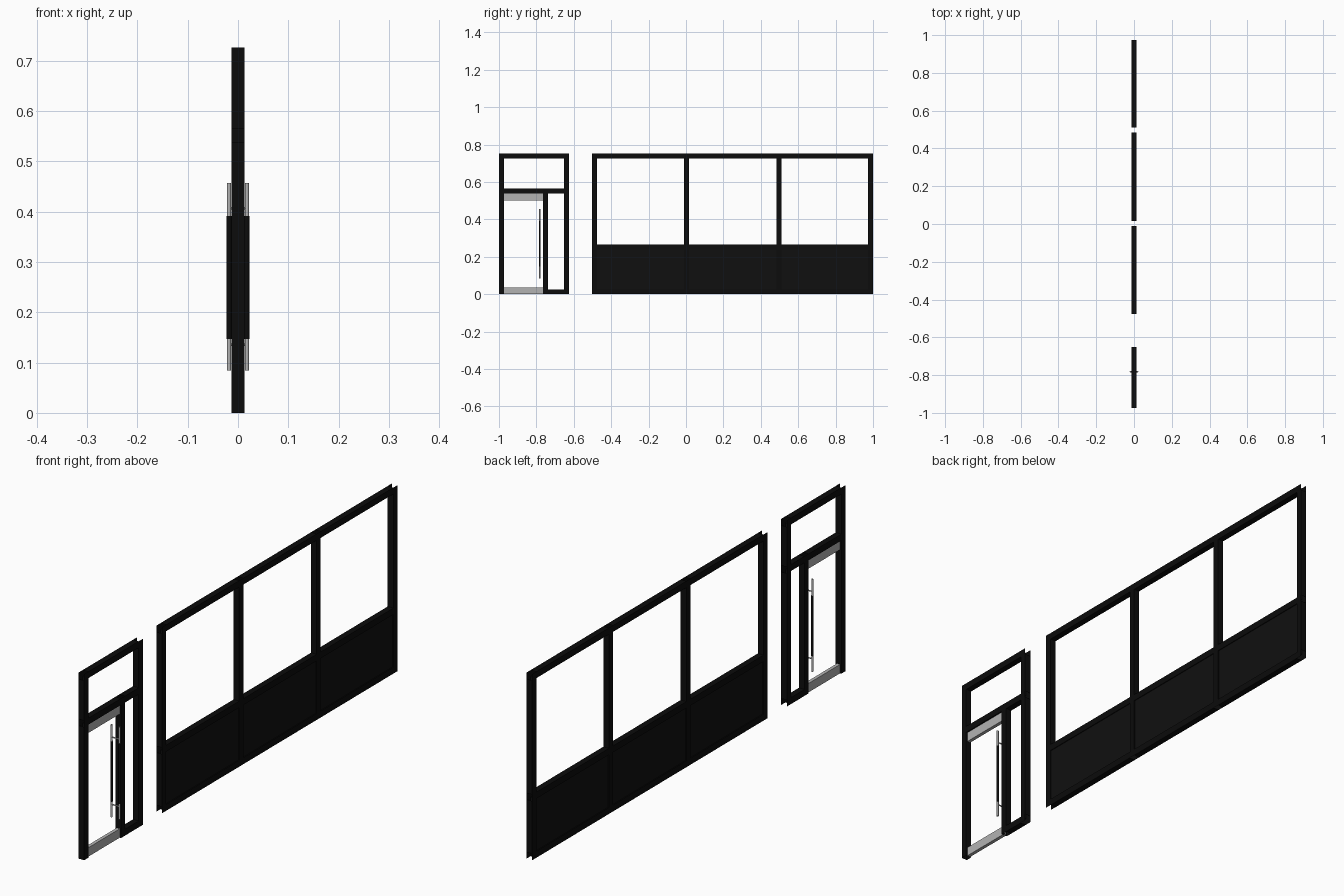
import bpy, bmesh
from mathutils import Matrix, Vector

if "Cube" in bpy.data.objects:
    bpy.data.objects.remove(bpy.data.objects["Cube"], do_unlink=True)


def material(name, value):
    m = bpy.data.materials.new(name)
    m.use_nodes = True
    m.diffuse_color = (value, value, value, 1)
    m.node_tree.nodes["Principled BSDF"].inputs["Base Color"].default_value = m.diffuse_color
    return m


FRAME = material("black frame", 0.0035)
PANEL = material("black panel", 0.005)
METAL = material("brushed metal", 0.45)

W = 0.026        # width of a frame profile
HALF = 0.0125    # half depth of a frame profile
TOP = 0.752


def finish(name, bm, mat):
    mesh = bpy.data.meshes.new(name)
    bm.to_mesh(mesh)
    bm.free()
    mesh.materials.append(mat)
    obj = bpy.data.objects.new(name, mesh)
    bpy.context.collection.objects.link(obj)
    return obj


def box(name, y, z, half, mat, open_axes=""):
    """Box over the ranges y and z; faces along the open axes are left out."""
    bm = bmesh.new()
    size = (2 * half, y[1] - y[0], z[1] - z[0])
    centre = Vector((0, sum(y) / 2, sum(z) / 2))
    bmesh.ops.create_cube(bm, size=1, matrix=Matrix.Translation(centre) @ Matrix.Diagonal((*size, 1)))
    bm.normal_update()
    ends = [f for f in bm.faces
            if any(abs(f.normal["xyz".index(a)]) > 0.5 for a in open_axes)]
    bmesh.ops.delete(bm, geom=ends, context="FACES")
    return finish(name, bm, mat)


def rail(name, y, z):
    box(name, y, z, HALF, FRAME, "y")


def post(name, y, z):
    box(name, y, z, HALF, FRAME, "z")


def joint(name, y, z):
    """Hollow corner, closed only by its two side plates."""
    box(name, (y, y + W), (z, z + W), HALF, FRAME, "yz")


def rod(name, start, end, radius, mat):
    start, end = Vector(start), Vector(end)
    axis = end - start
    bm = bmesh.new()
    turn = axis.to_track_quat("Z", "Y").to_matrix().to_4x4()
    bmesh.ops.create_cone(bm, cap_ends=True, segments=16, radius1=radius, radius2=radius,
                          depth=axis.length, matrix=Matrix.Translation((start + end) / 2) @ turn)
    obj = finish(name, bm, mat)
    bpy.ops.object.select_all(action="DESELECT")
    obj.select_set(True)
    bpy.context.view_layer.objects.active = obj
    bpy.ops.object.shade_smooth_by_angle()


# Window wall: hollow grid of posts and rails, with solid lower panels
posts_y = (-0.503, -0.01, 0.4845, 0.974)
rails_z = (0, 0.239, TOP - W)
for i, y in enumerate(posts_y):
    for z in rails_z:
        joint("window_joint", y, z)
    for low, high in zip(rails_z, rails_z[1:]):
        post("window_post", (y, y + W), (low + W, high))
for left, right in zip(posts_y, posts_y[1:]):
    span = (left + W, right)
    for z in rails_z:
        rail("window_rail", span, (z, z + W))
    box("lower_panel", span, (rails_z[0] + W, rails_z[1]), 0.009, PANEL)

# Door frame: jambs, middle post, transom bar and side light
hinge, middle, outer = -1.0, -0.765, -0.652
transom, head = 0.538, TOP - W
for y, foot in ((hinge, 0), (middle, 0), (outer, W)):
    post("door_post", (y, y + W), (foot, transom))
    joint("transom_joint", y, transom)
for y in (hinge, outer):
    post("transom_post", (y, y + W), (transom + W, head))
    joint("head_joint", y, head)
joint("sill_joint", outer, 0)
rail("side_light_sill", (middle + W, outer), (0, W))
rail("head_rail", (hinge + W, outer), (head, TOP))
rail("transom_rail", (hinge + W, middle), (transom, transom + W))
rail("side_light_head", (middle + W, outer), (transom, transom + W))

# Metal clamp rails of the door leaf
leaf = (hinge + W, middle)
box("door_top_clamp", leaf, (0.5, transom), 0.007, METAL)
box("door_bottom_clamp", leaf, (0, 0.036), 0.007, METAL)

# Pull handles on both sides, joined by through bolts
hy, hx = -0.782, 0.0177
for side in (-1, 1):
    x = side * hx
    rod("handle_grip", (x, hy, 0.147), (x, hy, 0.391), 0.005, FRAME)
    rod("handle_lower_end", (x, hy, 0.084), (x, hy, 0.147), 0.004, METAL)
    rod("handle_upper_end", (x, hy, 0.391), (x, hy, 0.457), 0.004, METAL)
for z in (0.135, 0.407):
    rod("handle_bolt", (-hx, hy, z), (hx, hy, z), 0.0025, METAL)
